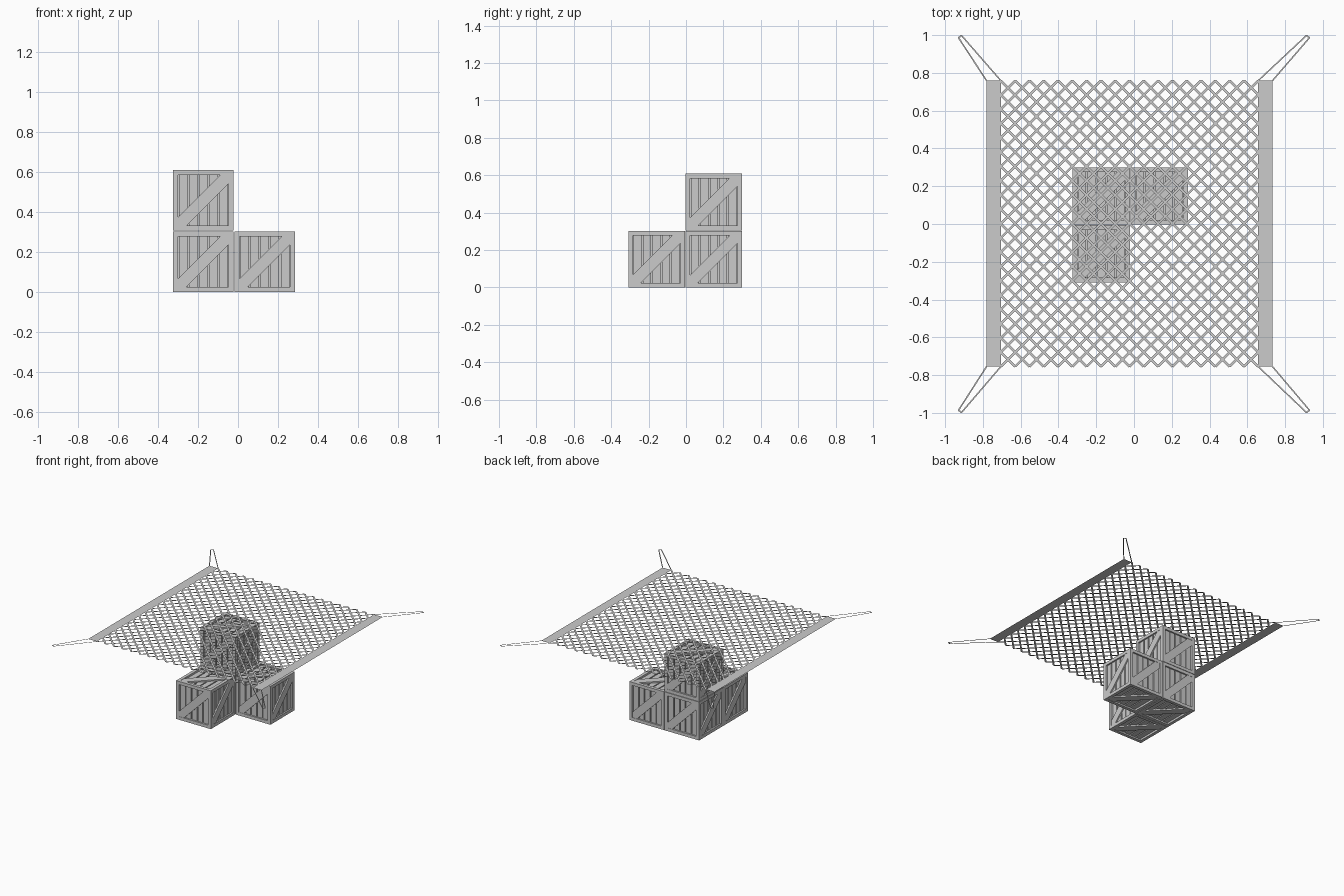
import bpy, bmesh, math
from mathutils import Vector, Matrix

if "Cube" in bpy.data.objects:
    bpy.data.objects.remove(bpy.data.objects["Cube"])

S = 0.303            # crate size
H = S / 2
BEAM = 0.025         # crate frame thickness
NET_Z = 0.68
CELL = 0.0757        # net mesh size
WIRE = 0.013         # net cord width


def finish(name, bm):
    me = bpy.data.meshes.new(name)
    bm.to_mesh(me)
    bm.free()
    ob = bpy.data.objects.new(name, me)
    bpy.context.collection.objects.link(ob)
    return ob


def box(bm, lo, hi, rot=Matrix.Identity(4)):
    lo, hi = Vector(lo), Vector(hi)
    d = hi - lo
    m = rot @ Matrix.Translation((lo + hi) / 2) @ Matrix.Diagonal((d.x, d.y, d.z, 1))
    bmesh.ops.create_cube(bm, size=1, matrix=m)


def crate_side(bm, rot):
    """Recessed planks and a diagonal brace, made on the -y side then rotated."""
    i = H - BEAM
    n = 5
    pitch = 2 * i / n
    for k in range(n):
        x = -i + k * pitch
        box(bm, (x + 0.004, -H + 0.012, -i), (x + pitch - 0.004, -H + 0.022, i), rot)
    d = 0.042
    outline = [(-i, -i), (-i + d, -i), (i, i - d), (i, i), (i - d, i), (-i, -i + d)]
    front = [bm.verts.new(rot @ Vector((x, -H + 0.002, z))) for x, z in outline]
    back = [bm.verts.new(rot @ Vector((x, -H + 0.014, z))) for x, z in outline]
    bm.faces.new(front)
    bm.faces.new(back[::-1])
    for k in range(6):
        j = (k + 1) % 6
        bm.faces.new((front[k], back[k], back[j], front[j]))


def crate(name, loc):
    bm = bmesh.new()
    # twelve edge beams
    turns = [Matrix.Identity(4), Matrix.Rotation(math.pi / 2, 4, 'Y'),
             Matrix.Rotation(math.pi / 2, 4, 'X')]
    for t, length in zip(turns, (H, H - BEAM, H - BEAM)):
        for a in (-H, H - BEAM):
            for b in (-H, H - BEAM):
                box(bm, (a, b, -length), (a + BEAM, b + BEAM, length), t)
    # core behind the planks
    c = H - 0.021
    box(bm, (-c, -c, -c), (c, c, c))
    # six panelled sides
    for k in range(4):
        crate_side(bm, Matrix.Rotation(k * math.pi / 2, 4, 'Z'))
    for s in (-1, 1):
        crate_side(bm, Matrix.Rotation(s * math.pi / 2, 4, 'X'))
    bmesh.ops.recalc_face_normals(bm, faces=bm.faces)
    finish(name, bm).location = loc


crate("crate_corner", (-0.173, 0.1485, H))
crate("crate_right", (0.134, 0.1485, H))
crate("crate_front", (-0.173, -0.157, H))
crate("crate_top", (-0.173, 0.1485, H + 0.306))


def strip(bm, a, b, wa, wb=None):
    """Flat upward-facing ribbon from a to b."""
    wb = wa if wb is None else wb
    a, b = Vector(a), Vector(b)
    d = (b - a).normalized()
    n = Vector((-d.y, d.x)) / 2
    pts = [a - n * wa, b - n * wb, b + n * wb, a + n * wa]
    bm.faces.new([bm.verts.new((p.x, p.y, NET_Z)) for p in pts])


# diamond net: diagonal cords clipped to the rectangle
COLS, ROWS = 18, 20
X0, Y0 = -0.705, -0.755
bm = bmesh.new()
for k in range(1 - ROWS, COLS):
    i0, i1 = max(0, k), min(COLS, k + ROWS)
    for flip in (False, True):
        ends = []
        for i in (i0, i1):
            j = i - k
            ends.append((X0 + i * CELL, Y0 + (ROWS - j if flip else j) * CELL))
        strip(bm, ends[0], ends[1], WIRE)
finish("net", bm)

# solid side bands
X1, Y1 = X0 + COLS * CELL, Y0 + ROWS * CELL
for name, x in (("left_band", X0 - CELL), ("right_band", X1)):
    bm = bmesh.new()
    strip(bm, (x + CELL / 2, Y0), (x + CELL / 2, Y1), CELL)
    finish(name, bm)

# corner tie ropes: two cords meeting at a small end tab
for side, sx, xs in (("left", -1, (X0, X0 - CELL)), ("right", 1, (X1, X1 + CELL))):
    for end, sy, y in (("front", -1, Y0), ("back", 1, Y1)):
        bm = bmesh.new()
        tip = Vector((sx * 0.921, sy * 0.992))
        perp = Vector((sx * 0.008, -sy * 0.006))
        inner, outer = tip - perp, tip + perp
        strip(bm, (xs[0], y), inner, 0.007)
        strip(bm, (xs[1], y), outer, 0.007)
        strip(bm, inner - perp * 0.3, outer + perp * 0.3, 0.008)
        finish(f"{end}_{side}_rope", bm)
